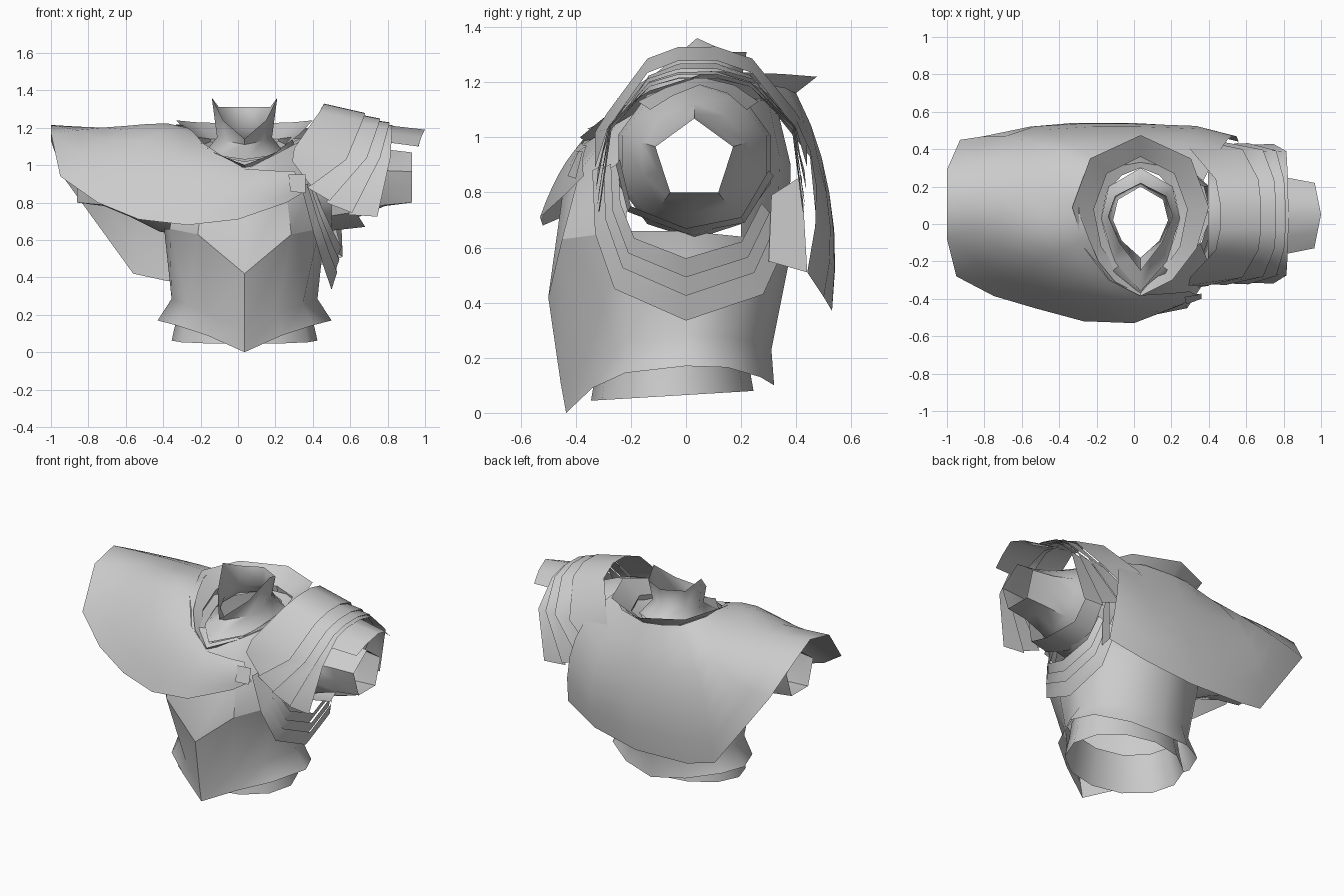
import bpy, bmesh, math
from mathutils import Vector

CX = 0.035  # body centre line

steel = bpy.data.materials.new("plain grey")
steel.diffuse_color = (0.6, 0.6, 0.6, 1)


def make(name, rows, closed=False, angle=35, drop=None):
    """Skin a grid of rows of points into one surface."""
    bm = bmesh.new()
    grid = [[bm.verts.new(p) for p in row] for row in rows]
    n = len(rows[0])
    for a, b in zip(grid, grid[1:]):
        for i in range(n if closed else n - 1):
            j = (i + 1) % n
            bm.faces.new((a[i], a[j], b[j], b[i]))
    if drop:
        gone = [f for f in bm.faces if drop(f.calc_center_median())]
        bmesh.ops.delete(bm, geom=gone, context='FACES')
    bmesh.ops.recalc_face_normals(bm, faces=bm.faces)
    mesh = bpy.data.meshes.new(name)
    bm.to_mesh(mesh)
    bm.free()
    mesh.materials.append(steel)
    ob = bpy.data.objects.new(name, mesh)
    bpy.context.collection.objects.link(ob)
    bpy.ops.object.select_all(action='DESELECT')
    ob.select_set(True)
    bpy.context.view_layer.objects.active = ob
    bpy.ops.object.shade_smooth_by_angle(angle=math.radians(angle))
    return ob


def ring(half):
    """Front-to-back half outline, mirrored across the centre line."""
    right = [(CX + x, y, z) for x, y, z in half]
    left = [(CX - x, y, z) for x, y, z in half[-2:0:-1]]
    return right + left


# Breastplate: flared hem, waist and keeled belly
hem = [(0, -.435, 0), (.2, -.34, .09), (.37, -.22, .145), (.465, 0, .17),
       (.4, .15, .165), (.22, .27, .13), (0, .32, .10)]
waist = [(0, -.455, .11), (.17, -.36, .2), (.31, -.22, .255), (.39, 0, .285),
         (.33, .15, .275), (.18, .27, .25), (0, .31, .23)]
seam = [(0, -.5, .42), (.25, -.45, .63), (.4, -.22, .66), (.43, 0, .66),
        (.37, .2, .64), (.2, .33, .58), (0, .37, .53)]
make("breastplate", [ring(hem), ring(waist), ring(seam)], True, 45)

# Chest and shoulders, with open armholes
chest = [(0, -.44, .85), (.22, -.385, .88), (.36, -.2, .92), (.4, .02, .95),
         (.36, .2, .95), (.2, .34, .93), (0, .38, .9)]
shoulder = [(0, -.38, .97), (.15, -.25, 1.05), (.32, -.1, 1.14), (.38, .04, 1.18),
            (.34, .2, 1.15), (.17, .3, 1.13), (0, .33, 1.11)]
neck_root = [(0, -.35, 1.02), (.11, -.22, 1.04), (.18, -.08, 1.06), (.21, .03, 1.07),
             (.18, .17, 1.09), (.1, .26, 1.1), (0, .3, 1.11)]
make("chest", [ring(r) for r in (seam, chest, shoulder, neck_root)], True, 45,
     lambda c: abs(c.x - CX) > .33 and c.z > .66)

# Undershirt skirt showing below the hem
skirt = []
for z, k in ((0, 1.0), (.12, .93), (.24, .88)):
    row = []
    for i in range(12):
        t = math.tau * i / 12
        y = -.05 - .295 * k * math.cos(t)
        row.append((CX + .39 * k * math.sin(t), y, .065 + .06 * y + z))
    skirt.append(row)
make("undershirt_skirt", skirt, True, 40)

# Standing neck collar with a front notch and pointed side tips
base = [(0, -.36, 1.03), (.14, -.2, 1.05), (.21, .03, 1.07), (.17, .2, 1.1), (0, .3, 1.12)]
throat = [(0, -.18, 1.11), (.1, -.09, 1.13), (.147, .02, 1.15), (.12, .13, 1.18), (0, .2, 1.2)]
rim = [(0, -.25, 1.14), (.115, -.1, 1.24), (.175, .04, 1.36), (.137, .15, 1.31), (0, .22, 1.31)]
make("neck_collar", [ring(r) for r in (base, throat, rim)], True, 60)

# Wide folded collar of the cape
outer = [(0, -.385, 1.0), (.17, -.3, 1.07), (.3, -.13, 1.17), (.365, .09, 1.24),
         (.27, .35, 1.23), (0, .475, 1.22)]
inner = [(0, -.36, .98), (.12, -.25, 1.03), (.21, -.12, 1.1), (.25, .08, 1.15),
         (.18, .27, 1.14), (0, .36, 1.13)]
under = [(x * 1.08, y * 1.02, z - .05) for x, y, z in inner]
make("cape_collar", [ring(r) for r in (outer, inner, under)], True, 40)

# Cape: folds running from the neck to the hem (start, middle, end)
folds = [
    ((.3, -.36, .97), (.33, -.375, .915), (.36, -.37, .86)),
    ((.2, -.37, .97), (.23, -.42, .9), (.26, -.43, .8)),
    ((.04, -.38, .98), (.02, -.46, .87), (0, -.53, .71)),
    ((-.1, -.31, 1.06), (-.19, -.42, .92), (-.27, -.52, .68)),
    ((-.19, -.2, 1.12), (-.39, -.34, 1.0), (-.53, -.45, .71)),
    ((-.24, -.08, 1.18), (-.5, -.2, 1.13), (-.75, -.385, .8)),
    ((-.27, 0, 1.2), (-.6, -.08, 1.19), (-.95, -.28, .94)),
    ((-.29, .05, 1.21), (-.6, .04, 1.21), (-1, -.08, 1.17)),
    ((-.3, .12, 1.22), (-.6, .18, 1.2), (-1, .12, 1.215)),
    ((-.29, .2, 1.21), (-.6, .32, 1.14), (-1, .29, 1.13)),
    ((-.25, .29, 1.2), (-.58, .45, 1.02), (-.93, .45, .93)),
    ((-.2, .34, 1.18), (-.48, .505, .85), (-.56, .5, .42)),
    ((-.1, .38, 1.17), (-.22, .52, .8), (-.375, .53, .38)),
    ((.035, .4, 1.16), (.035, .52, .8), (0, .53, .37)),
    ((.22, .36, 1.18), (.32, .51, .8), (.32, .5, .42)),
    ((.37, .23, 1.2), (.5, .45, .95), (.56, .44, .51)),
]
cape = []
for s, m, e in folds:
    s, m, e = Vector(s), Vector(m), Vector(e)
    c = 2 * m - (s + e) / 2
    cape.append([s * (1 - t) ** 2 + c * 2 * t * (1 - t) + e * t * t
                 for t in [i / 6 for i in range(7)]])
make("cape", cape, False, 60)

# Turned-in side edge of the cape at the back
make("cape_side_fold", [[(.50, .31, .79), (.545, .42, .86)],
                        [(.50, .30, .55), (.56, .44, .51)]])

# Sleeves: five-sided cuffs rounding out into the armholes
for name, side in (("sleeve_right", 1), ("sleeve_left", -1)):
    rows = []
    for x, r, flat in ((.895, .148, .81), (.75, .165, .84), (.615, .205, .95),
                       (.455, .275, 1), (.36, .29, 1)):
        row = []
        for i in range(10):
            t, q = math.tau * i / 10, r * (flat if i % 2 else 1)
            row.append((CX + side * x, .03 + q * math.sin(t), .92 + q * math.cos(t)))
        rows.append(row)
    make(name, rows, True, 50)

# Cuff band round the underside of the right armhole
band = [(-.24, .92), (-.2, .75), (0, .67), (.2, .71), (.3, .88)]
make("arm_band", [[(.5, y * 1.06, z - .02) for y, z in band],
                  [(.68 - abs(y) * .25, y, z) for y, z in band]], False, 50)


def arch(top, mid, low):
    """Arched section of a shoulder plate; each argument is (x, z)."""
    cap = (top[0] * .85 + mid[0] * .15, top[1] * .8 + mid[1] * .2)
    cols = [(low, -.38), (mid, -.335), (cap, -.19), (top, -.08), (top, .06),
            (cap, .19), (mid, .35), (low, .39)]
    return [(p[0], .05 + y, p[1] - abs(y) * .1 * (abs(y) < .1)) for p, y in cols]


# Shoulder guard: one large plate and three overlapping lames
sections = [arch((.46, 1.335), (.30, 1.09), (.29, 1.02)),
            arch((.68, 1.285), (.58, 1.03), (.39, .89)),
            arch((.76, 1.255), (.69, 1.04), (.49, .81)),
            arch((.81, 1.235), (.76, 1.04), (.61, .745)),
            arch((.825, 1.22), (.815, 1.04), (.745, .725))]
for i, (a, b) in enumerate(zip(sections, sections[1:])):
    lift = .01 * i
    tuck = [(x - .02, .05 + (y - .05) * (.985 - lift), z - .01) for x, y, z in a]
    edge = [(x, .05 + (y - .05) * (1 - lift), z) for x, y, z in b]
    make("shoulder_plate_%d" % (i + 1), [tuck if i else a, edge], False, 50)

# Flared flap above the arm
flap = [(-.13, 1.11), (-.05, 1.16), (.05, 1.2), (.15, 1.17), (.22, 1.11)]
make("arm_flap", [[(.74, .05 + (y - .05) * 1.25, z + .02) for y, z in flap],
                  [(1 - abs(y - .05) * .2, y, z - .01) for y, z in flap]], False, 50)

# Side lames hanging in arcs below the arm
arc = [(-.34, .88, .34), (-.33, .65, .40), (-.26, .45, .46), (0, .335, .50),
       (.28, .43, .48), (.38, .65, .45)]
for i in range(3):
    k, up = 1 - .09 * i, .075 * i
    low = [(x + .012 * i, y * k, z + up * (.9 - z) / .55) for y, z, x in arc]
    high = [(x + .03, y * .88, z + .09 * (1.05 - z) / .7) for x, y, z in low]
    make("side_lame_%d" % (i + 1), [low, high], False, 45)

# Clasp holding the front corner of the cape
make("cape_clasp", [[(.27, -.39, .95), (.36, -.375, .95)],
                    [(.28, -.43, .86), (.36, -.4, .85)]])
